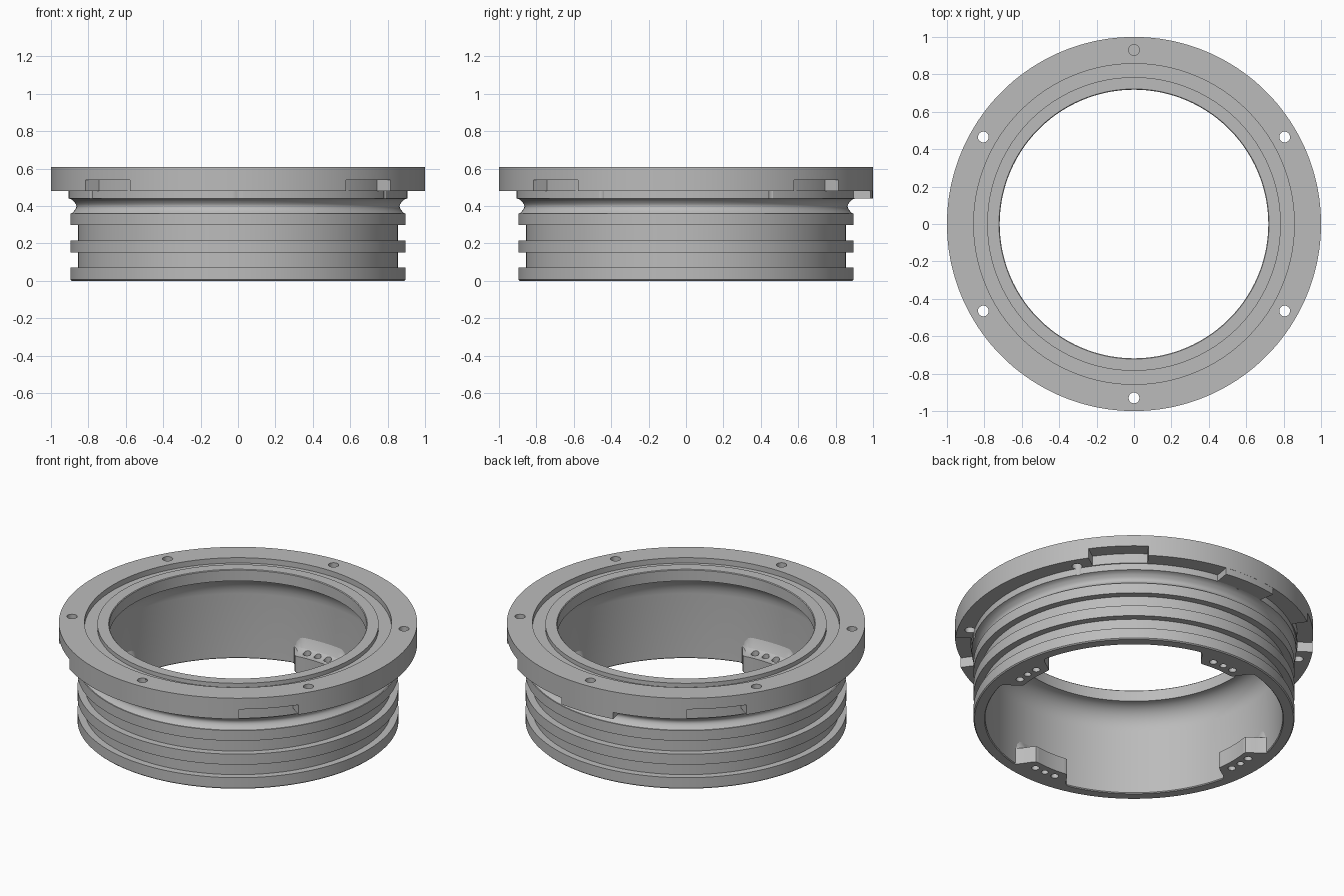
import bpy, bmesh
from math import sin, cos, radians, pi

if "Cube" in bpy.data.objects:
    bpy.data.objects.remove(bpy.data.objects["Cube"], do_unlink=True)

grey = bpy.data.materials.new("machined_grey")
grey.use_nodes = True
COLOUR = (0.5, 0.5, 0.5, 1)
grey.diffuse_color = COLOUR
grey.node_tree.nodes["Principled BSDF"].inputs["Base Color"].default_value = COLOUR


def make_object(name, bm):
    bmesh.ops.recalc_face_normals(bm, faces=bm.faces[:])
    mesh = bpy.data.meshes.new(name)
    bm.to_mesh(mesh)
    bm.free()
    mesh.materials.append(grey)
    ob = bpy.data.objects.new(name, mesh)
    bpy.context.collection.objects.link(ob)
    return ob


def loft(name, rings, closed):
    """Skin a row of closed cross-sections, capping the ends when open."""
    bm = bmesh.new()
    rows = [[bm.verts.new(p) for p in ring] for ring in rings]
    count = len(rows[0])
    for i in range(len(rows) if closed else len(rows) - 1):
        a, b = rows[i], rows[(i + 1) % len(rows)]
        for j in range(count):
            k = (j + 1) % count
            bm.faces.new((a[j], a[k], b[k], b[j]))
    if not closed:
        bm.faces.new(rows[0])
        bm.faces.new(rows[-1])
    return make_object(name, bm)


def section(profile, angle):
    return [(r * cos(angle), r * sin(angle), z) for r, z in profile]


def sector(name, r0, r1, z0, z1, start, end, steps=16):
    box = [(r0, z0), (r1, z0), (r1, z1), (r0, z1)]
    angles = [radians(start + (end - start) * i / steps) for i in range(steps + 1)]
    return loft(name, [section(box, a) for a in angles], False)


def drill(name, x, y, z0, z1, radius):
    rings = [[(x + radius * cos(2 * pi * i / 20), y + radius * sin(2 * pi * i / 20), z)
              for i in range(20)] for z in (z0, z1)]
    return loft(name, rings, False)


def cut(target, cutters):
    for cutter in cutters:
        cutter.hide_render = True
        mod = target.modifiers.new("cut", "BOOLEAN")
        mod.operation = "DIFFERENCE"
        mod.solver = "EXACT"
        mod.object = cutter
        bpy.context.view_layer.objects.active = target
        bpy.ops.object.modifier_apply(modifier=mod.name)
        bpy.data.objects.remove(cutter, do_unlink=True)


def smooth(ob):
    bpy.ops.object.select_all(action="DESELECT")
    ob.select_set(True)
    bpy.context.view_layer.objects.active = ob
    bpy.ops.object.shade_smooth_by_angle(angle=radians(30))


# Body: grooved sleeve, concave neck, flange, seal groove and domed bore
outer = [(0.89, 0), (0.896, 0.006), (0.896, 0.07), (0.855, 0.07), (0.855, 0.15),
         (0.896, 0.15), (0.896, 0.215), (0.855, 0.215), (0.855, 0.297),
         (0.896, 0.297), (0.896, 0.36)]
neck = [(0.89 - 0.026 * sin(pi * i / 8), 0.36 + 0.075 * i / 8) for i in range(9)]
flange = [(0.906, 0.44), (0.906, 0.48), (1, 0.48), (1, 0.608), (0.857, 0.608),
          (0.857, 0.575), (0.785, 0.575), (0.785, 0.6), (0.722, 0.6), (0.718, 0.596)]
bore = [(0.718 + 0.112 * sin(pi * i / 16), 0.4 + 0.13 * cos(pi * i / 16)) for i in range(9)]
profile = outer + neck + flange + bore + [(0.83, 0.005), (0.835, 0)]
SEGMENTS = 180
body = loft("flanged_body", [section(profile, 2 * pi * i / SEGMENTS)
                             for i in range(SEGMENTS)], True)

# Bayonet notches and through bolt holes in the flange
notches = [sector("notch_cutter", 0.912, 1.05, 0.46, 0.54, 35.3 + 90 * i, 54.7 + 90 * i)
           for i in range(4)]
bolts = [drill("bolt_cutter", 0.93 * cos(radians(30 + 60 * i)),
               0.93 * sin(radians(30 + 60 * i)), 0.43, 0.7, 0.029) for i in range(6)]
cut(body, notches + bolts)
smooth(body)

# Locking tab under the back of the flange
tab = sector("locking_tab", 0.9, 0.999, 0.44, 0.482, 81, 101)
smooth(tab)

# Four bolt pads inside the bottom rim, flaring into the wall
pad_section = [(1, 0), (1, 0.1), (0.55, 0.1), (0.3, 0.115), (0.12, 0.15), (0, 0.19), (0, 0)]


def pad_depth(offset):
    t = min(1, max(0, (abs(offset) - 8.5) / 5))
    return 0.004 + 0.112 * (1 - t * t * (3 - 2 * t))


for n in range(4):
    rings = []
    for i in range(29):
        offset = i - 14
        depth = pad_depth(offset)
        rings.append(section([(0.838 - depth * d, z) for d, z in pad_section],
                             radians(90 * n + offset)))
    pad = loft("bolt_pad_%d" % (n + 1), rings, False)
    holes = []
    for side, radius in ((-1, 0.022), (0, 0.02), (1, 0.022)):
        a = radians(90 * n + 5.2 * side)
        holes.append(drill("pad_cutter", 0.775 * cos(a), 0.775 * sin(a), -0.05, 0.3, radius))
    cut(pad, holes)
    smooth(pad)
